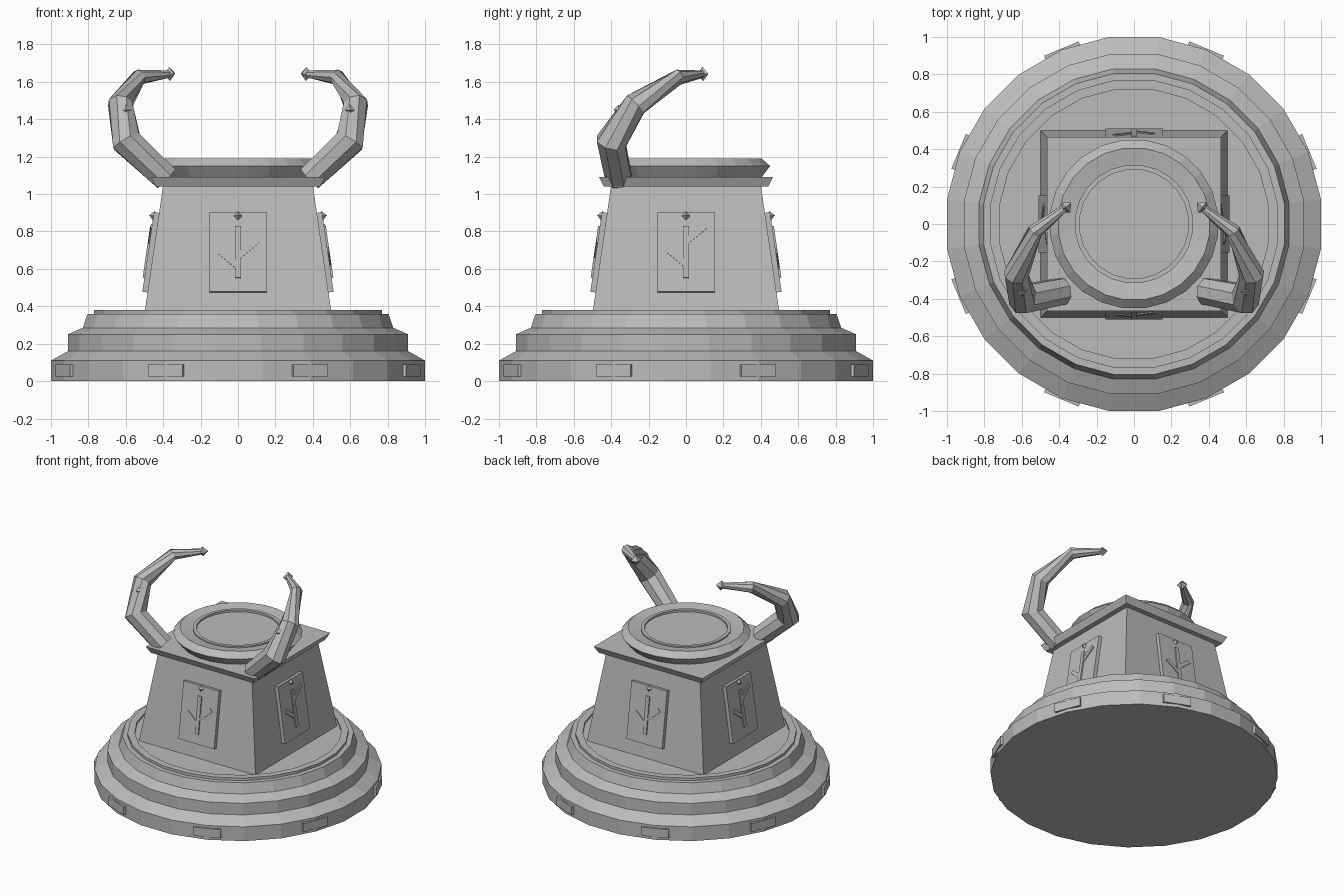
import bpy, bmesh, math
from mathutils import Matrix, Vector

cube = bpy.data.objects.get("Cube")
if cube:
    bpy.data.objects.remove(cube, do_unlink=True)

stone = bpy.data.materials.new("grey_stone")
stone.use_nodes = True
stone.diffuse_color = (0.5, 0.5, 0.5, 1)
stone.node_tree.nodes["Principled BSDF"].inputs["Base Color"].default_value = (0.5, 0.5, 0.5, 1)


def finish(name, bm):
    bmesh.ops.recalc_face_normals(bm, faces=bm.faces)
    mesh = bpy.data.meshes.new(name)
    bm.to_mesh(mesh)
    bm.free()
    mesh.materials.append(stone)
    obj = bpy.data.objects.new(name, mesh)
    bpy.context.collection.objects.link(obj)
    return obj


def lathe(name, profile, sides, turn=math.pi / 4):
    """Stack polygon rings; each radius is measured to the flat of a side."""
    bm = bmesh.new()
    rings = []
    for r, z in profile:
        big = r / math.cos(math.pi / sides)
        rings.append([bm.verts.new((big * math.cos(turn + math.tau * i / sides),
                                    big * math.sin(turn + math.tau * i / sides), z))
                      for i in range(sides)])
    for a, b in zip(rings, rings[1:]):
        for i in range(sides):
            j = (i + 1) % sides
            bm.faces.new((a[i], a[j], b[j], b[i]))
    bm.faces.new(rings[0])
    bm.faces.new(rings[-1])
    return finish(name, bm)


def box(name, matrix, size):
    bm = bmesh.new()
    bmesh.ops.create_cube(bm, size=1, matrix=matrix @ Matrix.Diagonal((*size, 1)))
    return finish(name, bm)


def gem(name, matrix, radius):
    """Eight-sided diamond stud."""
    bm = bmesh.new()
    for s in (1, -1):
        bmesh.ops.create_cone(bm, segments=4, radius1=radius, radius2=0, depth=radius,
                              matrix=matrix @ Matrix.Diagonal((1, 1, s, 1))
                              @ Matrix.Translation((0, 0, radius / 2)))
    bmesh.ops.remove_doubles(bm, verts=bm.verts, dist=0.0001)
    return finish(name, bm)


def spin(angle):
    return Matrix.Rotation(angle, 4, "Z")


# Stepped round base with a raised ring on top
lathe("stepped_base", [(1, 0), (1, .11), (.91, .16), (.91, .25), (.83, .285), (.805, .36),
                       (.77, .36), (.77, .38), (.72, .38), (.72, .365)], 24, math.radians(7.5))

# Plates around the rim of the base
for k in range(8):
    m = spin(math.radians(22.5 + 45 * k)) @ Matrix.Translation((1.0, 0, .057))
    box(f"rim_plate_{k + 1}", m, (.03, .2, .066))

# Tapered square pillar and its cap
lathe("pillar", [(.5, .36), (.4, 1.05)], 4)
lathe("pillar_cap", [(.44, 1.04), (.465, 1.09)], 4)

# Dished round top
lathe("round_top", [(.405, 1.09), (.45, 1.15), (.405, 1.19), (.315, 1.175),
                    (.315, 1.185), (.29, 1.185), (.29, 1.17)], 24, math.radians(7.5))

# Panel and carved sign on each pillar side
tilt = math.atan(.1 / .69)
for k, side in enumerate(("front", "left", "back", "right")):
    wall = (spin(k * math.pi / 2) @ Matrix.Translation((0, -.5, .36))
            @ Matrix.Rotation(-tilt, 4, "X"))

    def at(x, z, lean=0.0):
        return (wall @ Matrix.Translation((x, -.01, z - .36))
                @ Matrix.Rotation(lean, 4, "Y"))

    lift = .08 * (k % 2)
    box(f"{side}_panel", at(0, .69), (.305, .036, .43))
    box(f"{side}_sign_stem", at(0, .69), (.03, .055, .28))
    box(f"{side}_sign_long_branch", at(.05, .705 + lift, math.radians(50)), (.03, .05, .14))
    box(f"{side}_sign_short_branch", at(-.05, .652 + lift / 8, math.radians(-50)), (.03, .05, .13))
    gem(f"{side}_sign_gem", at(0, .885) @ Matrix.Translation((0, -.015, 0)), .026)

# Pair of bent horns with a stud and a pointed tip
path = [(.385, -.36, 1.085, .075), (.595, -.4, 1.28, .085), (.63, -.27, 1.48, .068),
        (.53, -.04, 1.625, .042), (.365, .09, 1.642, .02)]
for side, s in (("left", 1), ("right", -1)):
    points = [Vector((s * x, y, z)) for x, y, z, r in path]
    bm = bmesh.new()
    rings = []
    for i, p in enumerate(points):
        before = (p - points[i - 1]).normalized() if i else Vector()
        after = (points[i + 1] - p).normalized() if i < len(points) - 1 else Vector()
        aim = (before + after).normalized()
        across = aim.cross(Vector((0, 1, 0))).normalized()
        up = across.cross(aim)
        rings.append([bm.verts.new(p + path[i][3] * (across * math.cos(a) + up * math.sin(a)))
                      for a in (math.tau * (n + .5) / 8 for n in range(8))])
    for a, b in zip(rings, rings[1:]):
        for n in range(8):
            m = (n + 1) % 8
            bm.faces.new((a[n], a[m], b[m], b[n]))
    bm.faces.new(rings[0])
    bm.faces.new(rings[-1])
    finish(f"{side}_horn", bm)
    aim = (points[-1] - points[-2]).to_track_quat("Z", "Y").to_matrix().to_4x4()
    gem(f"{side}_horn_tip", Matrix.Translation(points[-1]) @ aim, .038)
    gem(f"{side}_horn_stud", Matrix.Translation((s * .6, -.36, 1.45)), .028)
